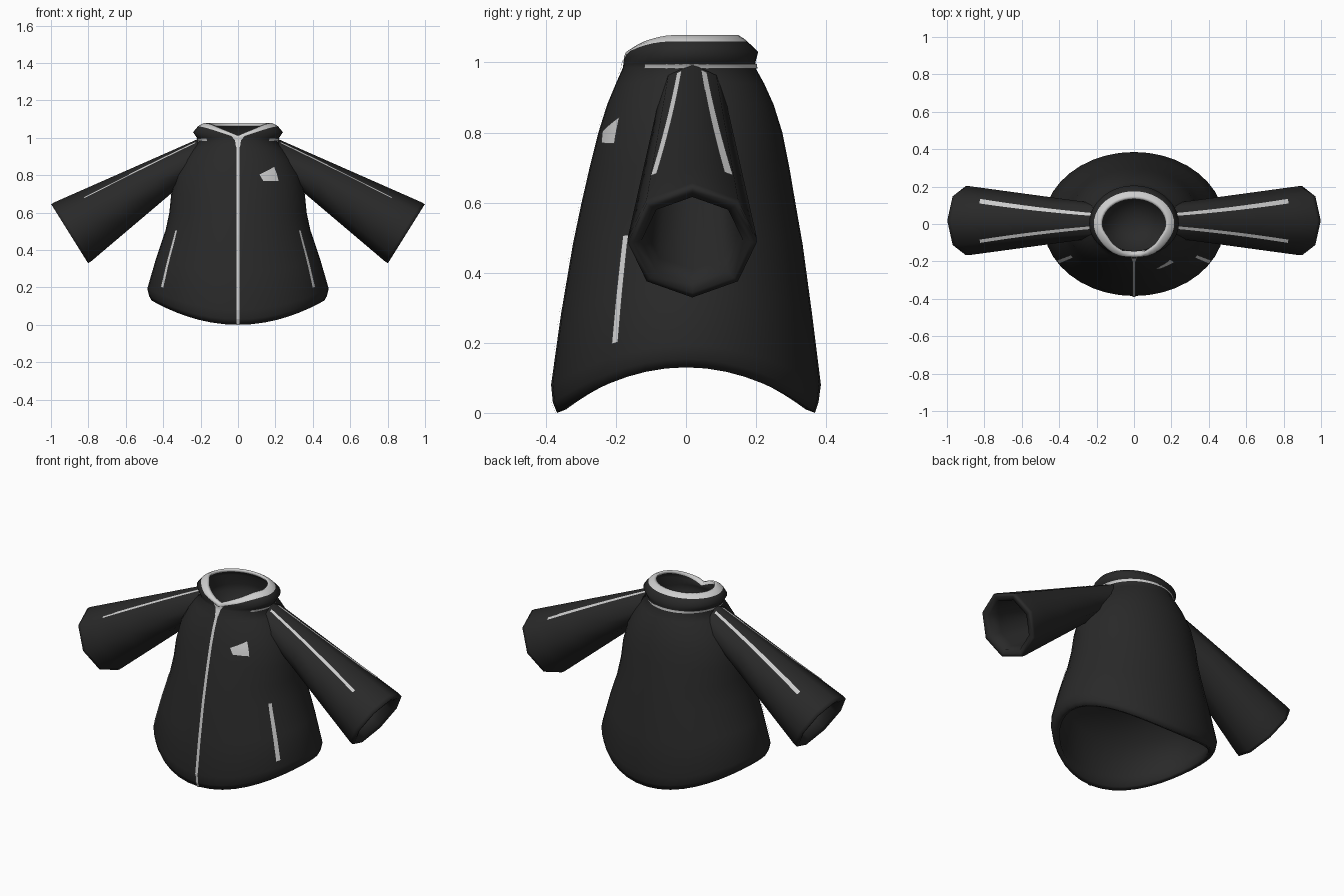
import bpy, bmesh, math
from mathutils import Vector

cube = bpy.data.objects.get("Cube")
if cube:
    bpy.data.objects.remove(cube)


def material(name, value):
    m = bpy.data.materials.new(name)
    m.use_nodes = True
    color = (value, value, value, 1)
    m.diffuse_color = color
    bsdf = m.node_tree.nodes["Principled BSDF"]
    bsdf.inputs["Base Color"].default_value = color
    bsdf.inputs["Roughness"].default_value = 0.8
    return m


FABRIC = material("charcoal fabric", 0.022)
TRIM = material("pale grey trim", 0.62)


def skin(name, rows, mats, wrap_u=False, flip=False, trim_rows=()):
    """Join rows of points into a smooth surface."""
    bm = bmesh.new()
    grid = [[bm.verts.new(p) for p in row] for row in rows]
    nu = len(grid[0])
    for j in range(len(grid) - 1):
        for i in range(nu if wrap_u else nu - 1):
            k = (i + 1) % nu
            quad = [grid[j][i], grid[j][k], grid[j + 1][k], grid[j + 1][i]]
            face = bm.faces.new(quad[::-1] if flip else quad)
            face.smooth = True
            face.material_index = int(j in trim_rows)
    bmesh.ops.remove_doubles(bm, verts=bm.verts, dist=1e-5)
    mesh = bpy.data.meshes.new(name)
    bm.to_mesh(mesh)
    bm.free()
    for m in mats:
        mesh.materials.append(m)
    obj = bpy.data.objects.new(name, mesh)
    bpy.context.collection.objects.link(obj)


def plate(name, surface, corners, nu, nv, flip=False):
    """Thin trim laid on a surface, between four (u, v) corners."""
    a, b, c, d = [Vector(p) for p in corners]
    rows = []
    for j in range(nv + 1):
        left, right = a.lerp(d, j / nv), b.lerp(c, j / nv)
        rows.append([surface(*left.lerp(right, i / nu)) for i in range(nu + 1)])
    skin(name, rows, [TRIM], flip=flip)


# Body profile: height, half width, front depth, back depth
PROFILE = [
    (0, .462, .368, .368), (.03, .475, .38, .378), (.08, .485, .385, .385),
    (.28, .44, .357, .36), (.48, .387, .323, .333), (.6, .367, .298, .312),
    (.7, .357, .275, .295), (.8, .332, .25, .275), (.88, .29, .225, .25),
    (.94, .245, .2, .223), (.985, .208, .18, .198), (1.0, .22, .178, .198),
    (1.03, .24, .18, .206), (1.06, .215, .155, .175), (1.075, .193, .135, .157),
]


def sample(h):
    h = min(max(h, 0), PROFILE[-1][0])
    for lo, hi in zip(PROFILE, PROFILE[1:]):
        if h <= hi[0]:
            t = (h - lo[0]) / (hi[0] - lo[0])
            return [p + (q - p) * t for p, q in zip(lo[1:], hi[1:])]


def body_point(deg, h, inset=0.0):
    a = math.radians(deg)
    c, s = math.cos(a), math.sin(a)
    z = h
    if h < .6:  # hem rises at the sides
        z += .13 * c * c * (1 - h / .6)
    elif h > .985:  # collar dips to a notch at the front
        from_front = abs((deg + 270) % 360 - 180)
        dip = .066 * max(0, 1 - from_front / 75) ** 2
        z -= dip * min(1, (h - .985) / .075)
    width, front, back = sample(h if h < .6 else z)
    depth = front if s < 0 else back
    return Vector(((width - inset) * c, (depth - inset) * s, z))


def on_body(deg, h):
    return body_point(deg, h, -.005)


# Body with collar, trimmed rim, and linings closed inside hem and neck
SIDES = 40
levels = [(.28, .035), (.08, .035), (.01, .03)]
levels += [(row[0], 0) for row in PROFILE[:-1]]
first_trim = len(levels)
levels += [(1.068, 0), (1.078, .008), (1.078, .024), (1.062, .032)]
levels += [(h, .035) for h in (1.03, .985, .93)]
rows = [[body_point(360 * i / SIDES, h, inset) for i in range(SIDES)]
        for h, inset in levels]
rows = [[Vector((0, 0, .42))] * SIDES] + rows + [[Vector((0, 0, .84))] * SIDES]
skin("jacket_body", rows, [FABRIC, TRIM], True,
     trim_rows=range(first_trim, first_trim + 4))

# Front zipper, split at the bends so it follows the body
for n, (lo, hi) in enumerate(zip(PROFILE[:10], PROFILE[1:11])):
    w0, w1 = [math.degrees(.008 / p[1]) for p in (lo, hi)]
    plate(f"zipper_{n + 1}", on_body, [(-90 - w0, lo[0]), (-90 + w0, lo[0]),
                                       (-90 + w1, hi[0]), (-90 - w1, hi[0])], 2, 1)
plate("zipper_top", on_body, [(-92.5, .95), (-87.5, .95), (-82, 1.06), (-98, 1.06)], 4, 8)

# Collar seam round the sides and back
plate("collar_seam", on_body, [(-40, .983), (220, .983), (220, .996), (-40, .996)], 52, 2)

# Chest patch on the left
plate("chest_patch", on_body, [(-67, .77), (-51, .768), (-52, .845), (-70, .804)], 4, 4)


# Sleeves: eight-sided tapering tubes
def sleeve_point(side, corner, t, scale=1.0):
    top = Vector((.21, 0, .995)).lerp(Vector((1.0, 0, .647)), t)
    low = Vector((.265, 0, .78)).lerp(Vector((.8, 0, .327)), t)
    mid, half = (top + low) / 2, (top - low) / 2
    wide = Vector((0, .097 + .09 * t, 0))

    def vertex(k):
        a = k * math.pi / 4
        return half * math.cos(a) + wide * math.sin(a)

    k = math.floor(corner)
    p = mid + Vector((0, .018, 0)) + vertex(k).lerp(vertex(k + 1), corner - k) * scale
    p.x *= side
    return p


CUFF = [(0, 1), (.3, 1), (.6, 1), (.85, 1), (.975, 1), (1, .985), (1.0, .9),
        (.988, .78), (.9, .76), (.5, .76), (.05, .76)]
# Piping edges as corner positions: inner and outer at the root, outer and inner at the cuff
PIPING = (("back", 1, (.36, .58, .95, .75)), ("front", -1, (.42, .62, .97, .83)))

for label, side in (("left", 1), ("right", -1)):
    rows = [[sleeve_point(side, k, t, s) for k in range(8)] for t, s in CUFF]
    skin(label + "_sleeve", rows, [FABRIC], True, flip=side > 0)
    # Two piping lines along the upper sleeve
    for place, sign, edges in PIPING:
        ends = [(sign * k, t) for k, t in zip(edges, (.02, .02, .8, .8))]
        plate(f"{label}_sleeve_{place}_piping",
              lambda k, t: sleeve_point(side, k, t, 1.025), ends, 1, 8,
              flip=side * sign > 0)
    # Slanted pocket line
    mid = -32 if side > 0 else -148
    plate(label + "_pocket_line", on_body,
          [(mid - 1.6, .125), (mid + 1.6, .125), (mid + 1.6, .49), (mid - 1.6, .49)], 2, 8)
